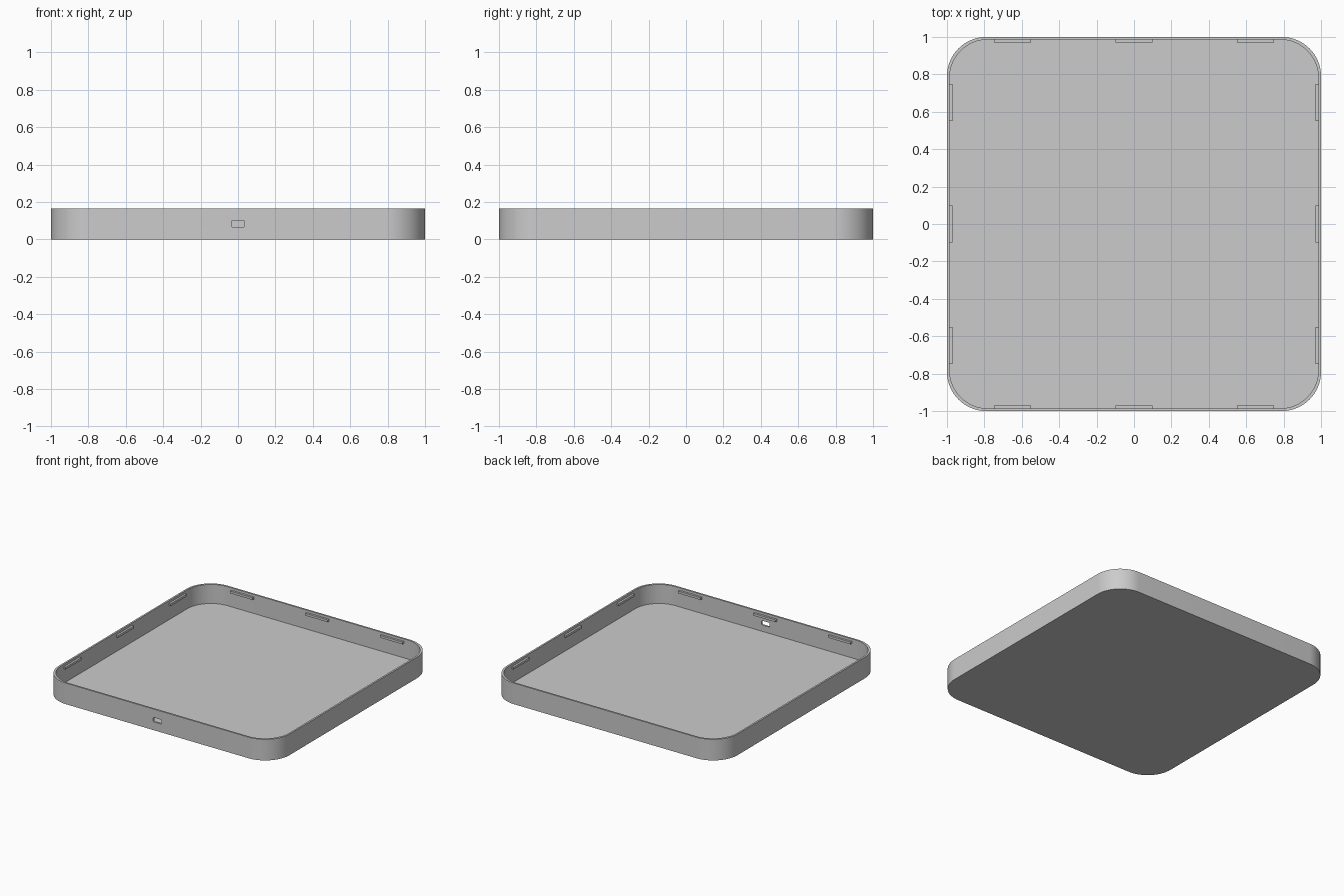
import bpy, bmesh, math
from mathutils import Matrix

if "Cube" in bpy.data.objects:
    bpy.data.objects.remove(bpy.data.objects["Cube"], do_unlink=True)

HEIGHT = 0.165
WALL = 0.014
FLOOR = 0.016

grey = bpy.data.materials.new("light_grey")
grey.use_nodes = True
colour = (0.6, 0.6, 0.6, 1)
grey.diffuse_color = colour
grey.node_tree.nodes["Principled BSDF"].inputs["Base Color"].default_value = colour


def rounded_rect(half_w, half_h, radius, steps):
    """Counter-clockwise outline of a rectangle with round corners."""
    points = []
    for corner, (sx, sy) in enumerate([(1, 1), (-1, 1), (-1, -1), (1, -1)]):
        for i in range(steps + 1):
            a = math.pi / 2 * (corner + i / steps)
            points.append((sx * (half_w - radius) + radius * math.cos(a),
                           sy * (half_h - radius) + radius * math.sin(a)))
    return points


def loft(name, sections):
    """Closed solid through a list of (outline, height) sections."""
    bm = bmesh.new()
    rings = [[bm.verts.new((x, y, z)) for x, y in pts] for pts, z in sections]
    for a, b in zip(rings, rings[1:]):
        for i in range(len(a)):
            j = (i + 1) % len(a)
            bm.faces.new((a[i], a[j], b[j], b[i]))
    bm.faces.new(rings[0][::-1])
    bm.faces.new(rings[-1])
    bmesh.ops.recalc_face_normals(bm, faces=bm.faces)
    mesh = bpy.data.meshes.new(name)
    bm.to_mesh(mesh)
    bm.free()
    mesh.materials.append(grey)
    obj = bpy.data.objects.new(name, mesh)
    bpy.context.collection.objects.link(obj)
    return obj


# Open tray: up the outside, over the rim, down the inside to the floor
outer = rounded_rect(1, 1, 0.21, 16)
inner = rounded_rect(1 - WALL, 1 - WALL, 0.205, 16)
tray = loft("tray", [(outer, 0), (outer, HEIGHT), (inner, HEIGHT), (inner, FLOOR)])

# Cable port through the front wall
slot = rounded_rect(0.035, 0.017, 0.006, 4)
cutter = loft("port_cutter", [(slot, -0.05), (slot, 0.05)])
cutter.data.transform(Matrix.Translation((0, -1, HEIGHT / 2)) @ Matrix.Rotation(math.pi / 2, 4, "X"))
cutter.hide_render = True
port = tray.modifiers.new("port", "BOOLEAN")
port.operation = "DIFFERENCE"
port.solver = "EXACT"
port.object = cutter
bpy.ops.object.select_all(action="DESELECT")
bpy.context.view_layer.objects.active = tray
tray.select_set(True)
bpy.ops.object.modifier_apply(modifier="port")
bpy.data.objects.remove(cutter, do_unlink=True)
bpy.ops.object.shade_smooth_by_angle(angle=math.radians(30))

# Three snap ridges along the inside of every wall
for side, wall in enumerate(["front", "left", "back", "right"]):
    turn = Matrix.Rotation(side * math.pi / 2, 4, "Z")
    for number, x in enumerate([-0.65, 0, 0.65], 1):
        bar = [(x - 0.098, -0.99), (x + 0.098, -0.99), (x + 0.098, -0.97), (x - 0.098, -0.97)]
        ridge = loft(f"{wall}_snap_ridge_{number}", [(bar, 0.128), (bar, 0.146)])
        ridge.data.transform(turn)
